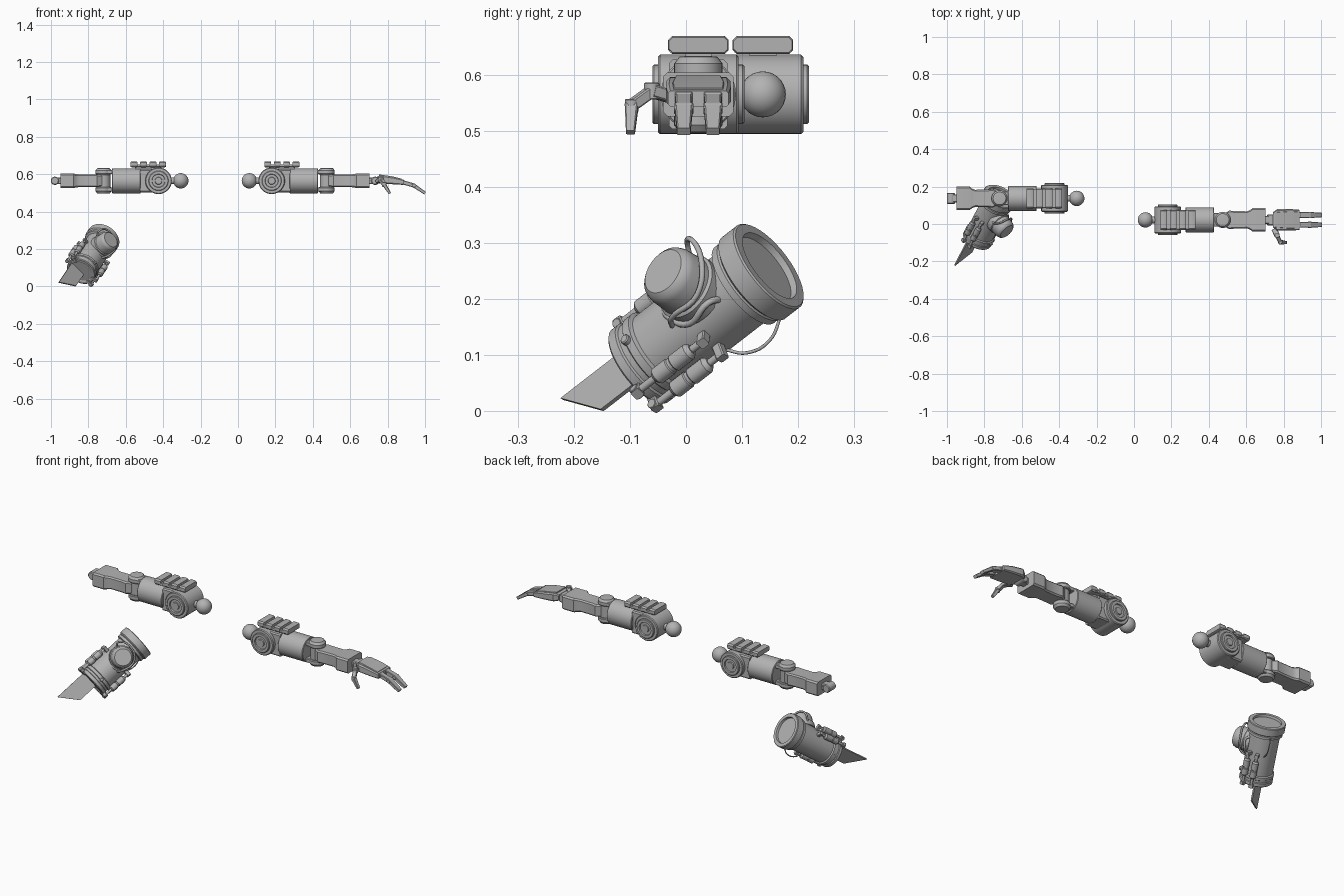
import bpy, bmesh, math
from mathutils import Matrix, Vector

if "Cube" in bpy.data.objects:
    bpy.data.objects.remove(bpy.data.objects["Cube"])

grey = bpy.data.materials.new("mid_grey")
grey.diffuse_color = (0.45, 0.45, 0.45, 1)
grey.use_nodes = True
grey.node_tree.nodes["Principled BSDF"].inputs["Base Color"].default_value = grey.diffuse_color

AX = {"x": Matrix.Rotation(math.pi / 2, 4, 'Y'),
      "y": Matrix.Rotation(-math.pi / 2, 4, 'X'),
      "z": Matrix.Identity(4)}


def finish(name, bm, M):
    bm.transform(M)
    bmesh.ops.remove_doubles(bm, verts=bm.verts, dist=1e-6)
    bmesh.ops.recalc_face_normals(bm, faces=bm.faces)
    me = bpy.data.meshes.new(name)
    bm.to_mesh(me)
    bm.free()
    ob = bpy.data.objects.new(name, me)
    me.materials.append(grey)
    bpy.context.collection.objects.link(ob)
    bpy.ops.object.select_all(action='DESELECT')
    ob.select_set(True)
    bpy.context.view_layer.objects.active = ob
    bpy.ops.object.shade_smooth_by_angle(angle=math.radians(32))
    return ob


def bridge(bm, rings, caps=True):
    rings = [[bm.verts.new(p) for p in r] for r in rings]
    n = len(rings[0])
    for a, b in zip(rings, rings[1:]):
        for i in range(n):
            bm.faces.new((a[i], a[(i + 1) % n], b[(i + 1) % n], b[i]))
    if caps:
        bm.faces.new(rings[0])
        bm.faces.new(rings[-1])


def lathe(name, prof, M, axis="z", at=(0, 0, 0), n=32):
    """Revolve (radius, height) points around the given axis."""
    bm = bmesh.new()
    bridge(bm, [[(r * math.cos(k * math.tau / n), r * math.sin(k * math.tau / n), h)
                 for k in range(n)] for r, h in prof])
    return finish(name, bm, M @ Matrix.Translation(at) @ AX[axis])


def drum(name, r, h0, h1, M, axis="z", at=(0, 0, 0), c=0.004, n=32):
    """Cylinder with chamfered ends."""
    return lathe(name, [(r - c, h0), (r, h0 + c), (r, h1 - c), (r - c, h1)], M, axis, at, n)


def loft(name, stations, M, c=0.25):
    """Chamfered box sections (x, y, z, half_y, half_z) along x."""
    rings = []
    for x, y, z, hy, hz in stations:
        k = min(hy, hz) * c
        q = [(hy, hz - k), (hy - k, hz), (k - hy, hz), (-hy, hz - k),
             (-hy, k - hz), (k - hy, -hz), (hy - k, -hz), (hy, k - hz)]
        rings.append([(x, y + a, z + b) for a, b in q])
    bm = bmesh.new()
    bridge(bm, rings)
    return finish(name, bm, M)


def beam(name, p, q, w, h, M, taper=1.0):
    """Box from p to q, w wide and h deep."""
    p, q = Vector(p), Vector(q)
    d = q - p
    R = d.to_track_quat('X', 'Z').to_matrix().to_4x4()
    L = d.length
    return loft(name, [(0, 0, 0, w / 2, h / 2), (L, 0, 0, w / 2 * taper, h / 2 * taper)],
                M @ Matrix.Translation(p) @ R)


def pipe(name, pts, r, M):
    cu = bpy.data.curves.new(name, 'CURVE')
    cu.dimensions = '3D'
    cu.bevel_depth, cu.bevel_resolution, cu.resolution_u = r, 2, 6
    cu.use_fill_caps = True
    sp = cu.splines.new('BEZIER')
    sp.bezier_points.add(len(pts) - 1)
    for b, p in zip(sp.bezier_points, pts):
        b.co = M @ Vector(p)
        b.handle_left_type = b.handle_right_type = 'AUTO'
    cu.materials.append(grey)
    bpy.context.collection.objects.link(bpy.data.objects.new(name, cu))


def arm(side, M):
    P = side + "_"
    # shoulder ball, neck and drum
    bm = bmesh.new()
    bmesh.ops.create_uvsphere(bm, u_segments=24, v_segments=14, radius=0.041)
    finish(P + "shoulder_ball", bm, M @ Matrix.Translation((0.061, 0, 0)))
    drum(P + "shoulder_neck", 0.018, 0.09, 0.125, M, "x", c=0.001)
    sh = (0.18, 0, 0)
    drum(P + "shoulder_drum", 0.071, -0.072, 0.072, M, "y", sh)
    for s in (-1, 1):
        Ms = M @ Matrix.Diagonal((1, s, 1, 1))
        lathe(P + "shoulder_cap", [(0.053, 0.07), (0.053, 0.079), (0.05, 0.082), (0.036, 0.082),
                                   (0.034, 0.075), (0.02, 0.075), (0.018, 0.08), (0.008, 0.08)],
              Ms, "y", sh)
    loft(P + "shoulder_block", [(0.18, 0, 0, 0.052, 0.062), (0.28, 0, 0, 0.052, 0.062)], M, 0.12)
    # upper arm
    drum(P + "upper_arm", 0.067, 0.275, 0.428, M, "x", c=0.003, n=40)
    # toothed rail on top
    loft(P + "rail_stem", [(0.165, 0, 0.065, 0.024, 0.014), (0.305, 0, 0.065, 0.024, 0.014)], M)
    loft(P + "rail_base", [(0.143, 0, 0.081, 0.051, 0.007), (0.327, 0, 0.081, 0.051, 0.007)], M)
    for i in range(4):
        x = 0.141 + i * 0.0505
        loft(P + "rail_tooth", [(x, 0, 0.088, 0.052, 0.013), (x + 0.005, 0, 0.088, 0.054, 0.016),
                                (x + 0.031, 0, 0.088, 0.054, 0.016),
                                (x + 0.036, 0, 0.088, 0.052, 0.013)], M, 0.45)
    # elbow fork and hinge
    el = (0.474, 0, 0)
    for s in (-1, 1):
        Ms = M @ Matrix.Diagonal((1, 1, s, 1))
        lathe(P + "elbow_cap", [(0.04, 0.034), (0.043, 0.038), (0.043, 0.055),
                                (0.034, 0.067), (0.024, 0.068)], Ms, "z", el)
        loft(P + "elbow_fork", [(0.42, 0, 0.046, 0.036, 0.011), (0.475, 0, 0.046, 0.036, 0.011)], Ms)
    drum(P + "elbow_hinge", 0.036, -0.036, 0.036, M, "z", el)
    # forearm flaring to the wrist
    loft(P + "forearm", [(0.475, 0, 0, 0.03, 0.031), (0.51, 0, 0, 0.05, 0.034),
                         (0.535, 0, 0, 0.047, 0.034), (0.605, 0, 0, 0.046, 0.034),
                         (0.622, 0, 0, 0.053, 0.036), (0.634, 0, 0, 0.063, 0.039),
                         (0.703, 0, 0, 0.063, 0.039)], M, 0.2)
    # wrist joint
    loft(P + "wrist_link", [(0.695, 0, 0, 0.022, 0.018), (0.737, 0, 0, 0.022, 0.018)], M)
    drum(P + "wrist_hinge", 0.022, -0.03, 0.03, M, "y", (0.734, 0, 0))


def hand(M):
    loft("palm", [(0.742, 0, 0.006, 0.04, 0.016), (0.765, 0, 0.008, 0.057, 0.023),
                  (0.835, 0, 0.0, 0.058, 0.019), (0.885, 0, -0.008, 0.054, 0.014)], M, 0.3)
    loft("back_plate", [(0.755, 0, 0.03, 0.04, 0.004), (0.83, 0, 0.018, 0.046, 0.005),
                        (0.875, 0, 0.007, 0.044, 0.004)], M, 0.3)
    for s in (-1, 1):
        y = 0.026 * s
        p = [(0.882, y, -0.008), (0.94, y, -0.025), (1.0, y, -0.066)]
        drum("knuckle", 0.013, -0.016, 0.016, M, "y", p[0], 0.002, 16)
        beam("finger_base", p[0], p[1], 0.03, 0.022, M)
        drum("finger_joint", 0.011, -0.017, 0.017, M, "y", p[1], 0.002, 16)
        beam("finger_tip", p[1], p[2], 0.032, 0.021, M, 0.75)
    # thumb
    t = [(0.75, -0.05, -0.004), (0.765, -0.083, 0.006), (0.782, -0.119, -0.02), (0.812, -0.121, -0.068)]
    beam("thumb_root", t[0], t[1], 0.03, 0.022, M)
    drum("thumb_knuckle", 0.014, -0.015, 0.015, M, "z", t[1], 0.002, 16)
    beam("thumb_base", t[1], t[2], 0.022, 0.02, M)
    drum("thumb_joint", 0.012, -0.012, 0.012, M, "z", t[2], 0.002, 16)
    beam("thumb_tip", t[2], t[3], 0.024, 0.02, M, 0.65)


RIGHT = Matrix.Translation((0, 0.022, 0.565))
LEFT = Matrix.Translation((-0.245, 0.137, 0.565)) @ Matrix.Diagonal((-1, 1, 1, 1))
arm("right", RIGHT)
hand(RIGHT)
arm("left", LEFT)

# tilted blade gauntlet: local z along the barrel, local x towards the side pod
a = Vector((0.38, 0.73, 0.565)).normalized()
n = Vector((0.61, -0.65, 0.44))
n = (n - a * n.dot(a)).normalized()
m = a.cross(n)
G = Matrix((n, -m, a)).transposed().to_4x4()
G = Matrix((n, m, a)).transposed().to_4x4()
G.translation = (-0.84, -0.085, 0.079)

# barrel with raised bands and a recessed rear opening
lathe("barrel", [(0.06, 0.004), (0.066, 0), (0.078, 0), (0.082, 0.004), (0.082, 0.02), (0.078, 0.023),
                 (0.078, 0.034), (0.082, 0.037), (0.082, 0.052), (0.075, 0.056), (0.075, 0.255),
                 (0.086, 0.259), (0.086, 0.272), (0.083, 0.275), (0.092, 0.281), (0.092, 0.317),
                 (0.089, 0.32), (0.071, 0.32), (0.069, 0.308)], G, n=40)
# blade
bm = bmesh.new()
edge = [(-0.067, 0.01), (-0.067, -0.177), (0.023, -0.101), (0.023, 0.01)]
bridge(bm, [[(x, y, z) for y, z in edge] for x in (-0.012, -0.004)])
finish("blade", bm, G)
# side pod
lathe("pod", [(0.062, 0.05), (0.062, 0.082), (0.057, 0.086), (0.055, 0.125),
              (0.051, 0.137), (0.043, 0.144)], G, "x", (0, 0, 0.19))
# pistons on both flanks
for s in (-1, 1):
    S = G @ Matrix.Diagonal((1, s, 1, 1))
    for deg in (20, -10):
        M = S @ Matrix.Rotation(math.radians(-deg), 4, 'Z') @ Matrix.Translation((0, 0.092, 0))
        drum("piston_rod", 0.007, 0.0, 0.17, M, n=12, c=0.001)
        lathe("piston_body", [(0.01, 0.048), (0.016, 0.054), (0.016, 0.085), (0.014, 0.087),
                              (0.014, 0.093), (0.016, 0.095), (0.016, 0.13), (0.01, 0.138)], M, n=20)
        drum("piston_foot", 0.009, -0.011, 0.011, M, "x", (0, 0, 0.004), 0.001, 12)
        for z in (0.006, 0.165):
            beam("piston_bracket", (0, -0.03, z), (0, 0.01, z), 0.018, 0.018, M)
# hoses and rear wire
pipe("pod_hose", [(0.06, -0.05, 0.2), (0.11, -0.066, 0.235), (0.115, 0, 0.256),
                  (0.1, 0.056, 0.22), (0.09, 0.052, 0.15), (0.055, 0.035, 0.125)], 0.005, G)
pipe("side_hose", [(0.045, 0.045, 0.235), (0.07, 0.058, 0.22), (0.062, 0.062, 0.165),
                   (0.07, 0.02, 0.13), (0.07, 0, 0.125)], 0.006, G)
pipe("rear_wire", [(-0.055, 0.06, 0.285), (-0.066, 0.085, 0.24), (-0.06, 0.08, 0.19),
                   (-0.04, 0.06, 0.16)], 0.003, G)
# small stud on the front band
drum("band_stud", 0.009, 0.07, 0.088, G, "x", (0, 0.015, 0.04), 0.002, 16)
